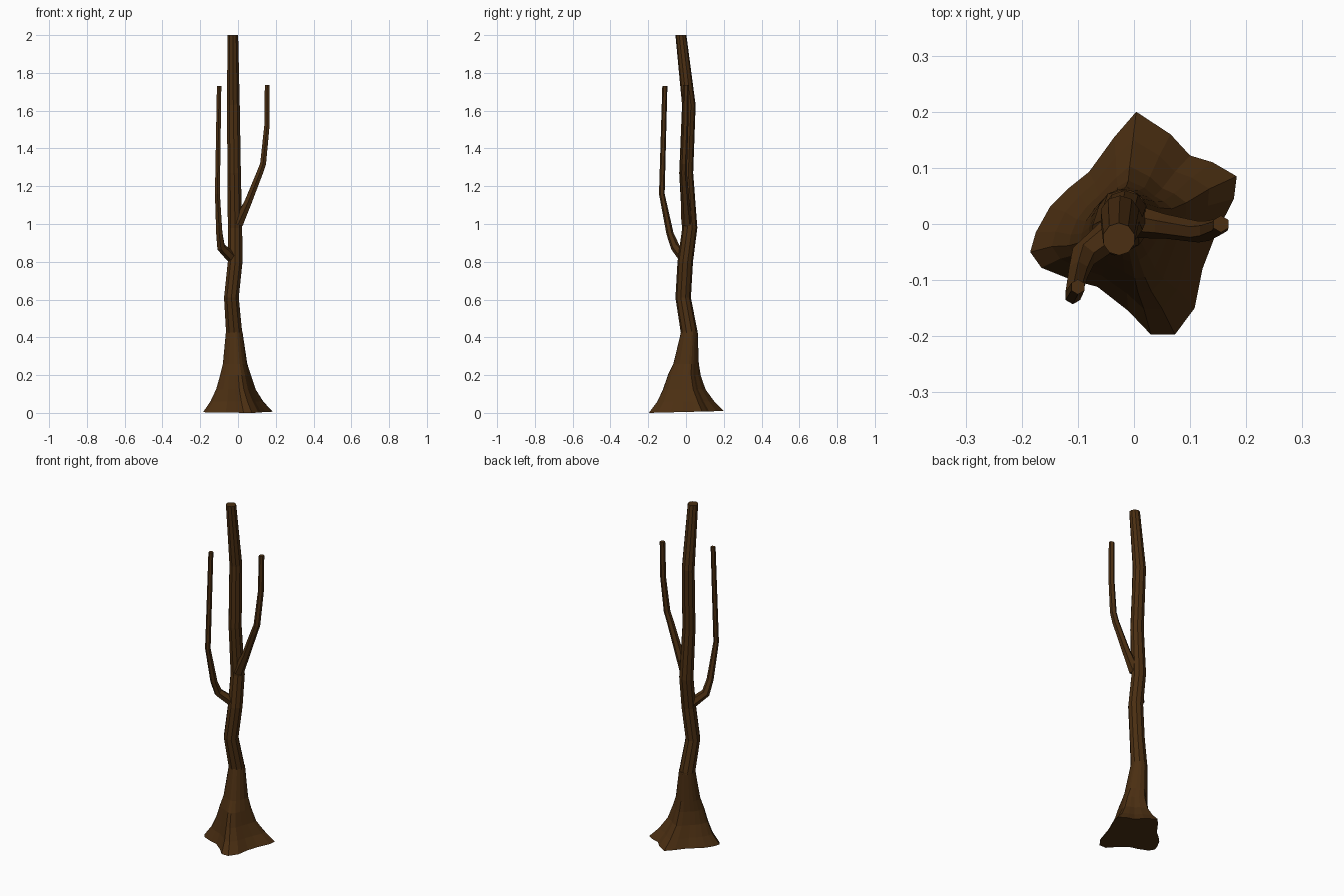
import bpy, bmesh, math
from mathutils import Vector

bark = bpy.data.materials.new("dark brown bark")
bark.diffuse_color = (0.07, 0.028, 0.006, 1)


def loft(name, rings):
    """Flat-shaded capped skin over rings of equal point count."""
    bm = bmesh.new()
    loops = [[bm.verts.new(p) for p in ring] for ring in rings]
    n = len(loops[0])
    for a, b in zip(loops, loops[1:]):
        for i in range(n):
            j = (i + 1) % n
            bm.faces.new((a[i], a[j], b[j], b[i]))
    bm.faces.new(loops[0][::-1])
    bm.faces.new(loops[-1])
    bmesh.ops.recalc_face_normals(bm, faces=bm.faces)
    me = bpy.data.meshes.new(name)
    bm.to_mesh(me)
    bm.free()
    me.materials.append(bark)
    ob = bpy.data.objects.new(name, me)
    bpy.context.collection.objects.link(ob)
    return ob


def limb(name, path, sides, level=False):
    """Tube through (x, y, z, radius) points; level keeps the rings horizontal."""
    pts = [Vector(p[:3]) for p in path]
    rings = []
    for k, p in enumerate(pts):
        d = (pts[min(k + 1, len(pts) - 1)] - pts[max(k - 1, 0)]).normalized()
        if level or k == len(pts) - 1:
            d = Vector((0, 0, 1))
        v = d.cross(Vector((1, 0, 0))).normalized()
        u = v.cross(d)
        r = path[k][3]
        rings.append([p + r * (math.cos(t) * u - math.sin(t) * v)
                      for t in (2 * math.pi * (i + 0.5) / sides for i in range(sides))])
    return loft(name, rings)


# Root flare: lobed ground outline blending into the round trunk
outline = [(0.004, 0.2), (0.065, 0.16), (0.1, 0.122), (0.14, 0.11), (0.183, 0.085),
           (0.178, 0.045), (0.145, -0.02), (0.122, -0.08), (0.108, -0.15),
           (0.073, -0.197), (0.03, -0.197), (-0.01, -0.155), (-0.065, -0.112),
           (-0.11, -0.1), (-0.165, -0.078), (-0.185, -0.05), (-0.175, -0.015),
           (-0.15, 0.03), (-0.115, 0.065), (-0.08, 0.093), (-0.035, 0.155)]
# z, outline weight, round radius, centre x, centre y
levels = [(0.005, 1, 0.05, 0, 0), (0.06, 0.68, 0.05, -0.005, -0.002),
          (0.125, 0.42, 0.05, -0.01, -0.01), (0.2, 0.25, 0.05, -0.012, -0.01),
          (0.26, 0.1, 0.053, -0.015, 0), (0.43, 0, 0.044, -0.02, 0.018)]
rings = []
for z, w, r, cx, cy in levels:
    ring = []
    for x, y in outline:
        s = w + (1 - w) * r / math.hypot(x, y)
        dip = 0.005 * w * (y / 0.2) if z < 0.01 else 0
        ring.append((cx * 1.0 + x * s, cy + y * s, z + dip))
    rings.append(ring)
loft("root_flare", rings)

# Wavy main trunk
limb("trunk", [(-0.02, 0.018, 0.42, 0.045), (-0.035, -0.015, 0.61, 0.041),
               (-0.015, -0.004, 0.8, 0.041), (-0.016, 0.02, 0.98, 0.04),
               (-0.02, 0.001, 1.27, 0.037), (-0.025, 0.015, 1.63, 0.036),
               (-0.027, -0.027, 2.0, 0.029)], 10, level=True)

# Left branch, bending forward then straight up
limb("left_branch", [(-0.025, -0.005, 0.815, 0.03), (-0.09, -0.057, 0.878, 0.024),
                     (-0.099, -0.085, 0.95, 0.019), (-0.109, -0.128, 1.16, 0.015),
                     (-0.1, -0.112, 1.73, 0.0135)], 6)

# Right branch
limb("right_branch", [(0.0, 0.005, 1.0, 0.03), (0.055, -0.004, 1.12, 0.022),
                      (0.115, -0.014, 1.27, 0.019), (0.133, -0.012, 1.32, 0.018),
                      (0.153, -0.004, 1.52, 0.016), (0.155, 0.0, 1.735, 0.015)], 6)
